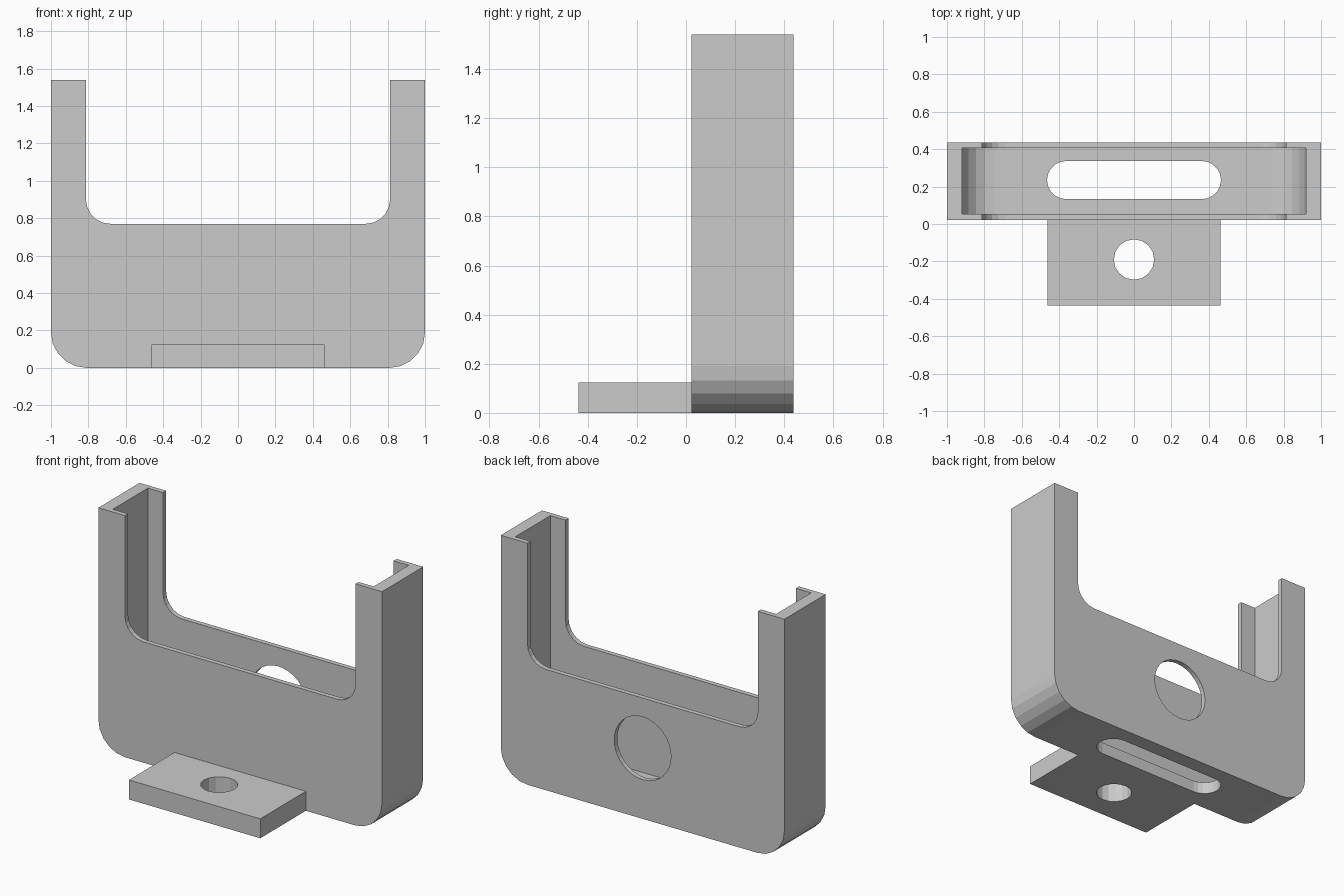
import bpy, bmesh
from math import sin, cos, pi
from mathutils import Vector

if "Cube" in bpy.data.objects:
    bpy.data.objects.remove(bpy.data.objects["Cube"])


def arc(cx, cy, r, a0, a1, n):
    """Points on an arc, angles in units of pi."""
    return [(cx + r * cos(pi * (a0 + (a1 - a0) * i / n)),
             cy + r * sin(pi * (a0 + (a1 - a0) * i / n))) for i in range(n + 1)]


def extrude(name, pts, lo, hi, axis):
    """Prism from a 2D profile: axis 'y' uses (x, z), axis 'z' uses (x, y)."""
    place = (lambda p, d: (p[0], d, p[1])) if axis == 'y' else (lambda p, d: (p[0], p[1], d))
    bm = bmesh.new()
    face = bm.faces.new([bm.verts.new(place(p, lo)) for p in pts])
    new = bmesh.ops.extrude_face_region(bm, geom=[face])
    step = Vector(place((0, 0), hi - lo))
    bmesh.ops.translate(bm, vec=step, verts=[g for g in new['geom'] if isinstance(g, bmesh.types.BMVert)])
    bmesh.ops.recalc_face_normals(bm, faces=bm.faces)
    mesh = bpy.data.meshes.new(name)
    bm.to_mesh(mesh)
    bm.free()
    obj = bpy.data.objects.new(name, mesh)
    bpy.context.collection.objects.link(obj)
    return obj


def cut(target, cutter):
    """Subtract cutter from target and remove it."""
    mod = target.modifiers.new("cut", 'BOOLEAN')
    mod.operation, mod.solver, mod.object = 'DIFFERENCE', 'EXACT', cutter
    cutter.hide_render = True
    bpy.context.view_layer.objects.active = target
    bpy.ops.object.modifier_apply(modifier=mod.name)
    bpy.data.objects.remove(cutter)


def tray(w, bottom, top, r):
    """Rectangle with rounded lower corners."""
    return ([(w, top), (-w, top)] + arc(-w + r, bottom + r, r, 1, 1.5, 5)
            + arc(w - r, bottom + r, r, 1.5, 2, 5))


def circle(cx, cy, r, n):
    return arc(cx, cy, r, 0, 2, n)[:-1]


Y0, Y1 = 0.022, 0.437

# Holder body: rounded block, hollowed from above
holder = extrude("holder_body", tray(1.0, 0, 1.54, 0.19), Y0, Y1, 'y')
cut(holder, extrude("cavity", tray(0.92, 0.077, 1.8, 0.18), Y0 + 0.031, Y1 - 0.031, 'y'))
# Wide opening through the front and back walls
cut(holder, extrude("window", tray(0.813, 0.77, 1.9, 0.13), -0.2, 0.7, 'y'))
# Round hole in the back wall
cut(holder, extrude("back_hole", circle(0, 0.45, 0.2, 32), 0.25, 0.7, 'y'))
# Slot in the floor
slot = arc(0.363, 0.235, 0.102, -0.5, 0.5, 10) + arc(-0.363, 0.235, 0.102, 0.5, 1.5, 10)
cut(holder, extrude("floor_slot", slot, -0.2, 0.25, 'z'))

# Mounting tab with screw hole
tab = extrude("mounting_tab", [(-0.463, -0.437), (0.463, -0.437), (0.463, Y0), (-0.463, Y0)], 0, 0.124, 'z')
cut(tab, extrude("screw_hole", circle(0, -0.19, 0.108, 16), -0.2, 0.3, 'z'))
